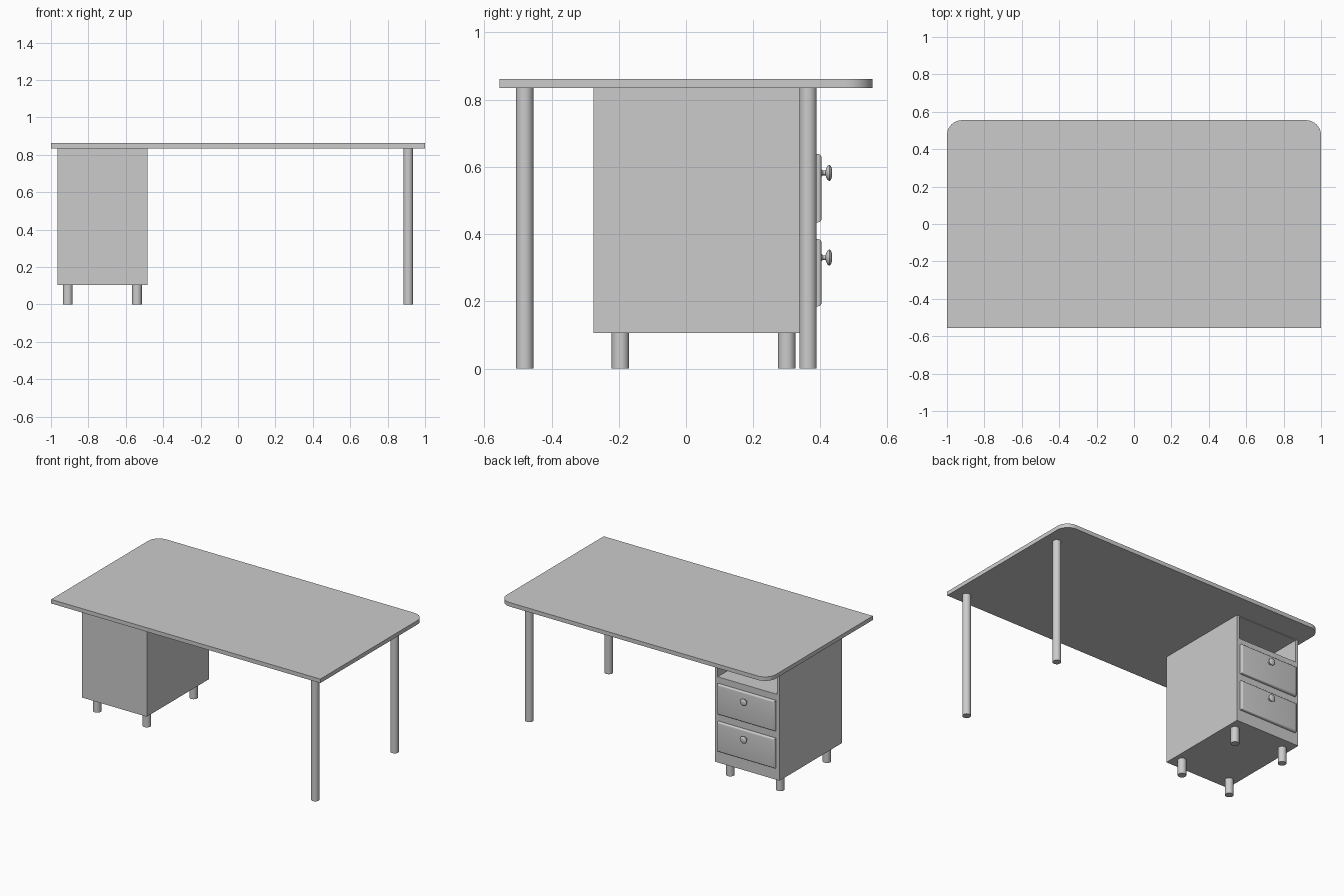
import bpy, bmesh, math
from mathutils import Matrix

if "Cube" in bpy.data.objects:
    bpy.data.objects.remove(bpy.data.objects["Cube"])

grey = bpy.data.materials.new("light_grey")
grey.use_nodes = True
grey.diffuse_color = (0.6, 0.6, 0.6, 1)
grey.node_tree.nodes["Principled BSDF"].inputs["Base Color"].default_value = (0.6, 0.6, 0.6, 1)


def finish(name, bm, smooth=False):
    bmesh.ops.recalc_face_normals(bm, faces=bm.faces[:])
    mesh = bpy.data.meshes.new(name)
    bm.to_mesh(mesh)
    bm.free()
    mesh.materials.append(grey)
    obj = bpy.data.objects.new(name, mesh)
    bpy.context.collection.objects.link(obj)
    if smooth:
        bpy.ops.object.select_all(action="DESELECT")
        obj.select_set(True)
        bpy.context.view_layer.objects.active = obj
        bpy.ops.object.shade_smooth_by_angle(angle=math.radians(40))
    return obj


def add_box(bm, low, high):
    size = [b - a for a, b in zip(low, high)]
    mid = [(a + b) / 2 for a, b in zip(low, high)]
    matrix = Matrix.Translation(mid) @ Matrix.Diagonal((*size, 1))
    return bmesh.ops.create_cube(bm, size=1, matrix=matrix)["verts"]


def leg(name, x, y, height, radius=0.026):
    bm = bmesh.new()
    bmesh.ops.create_cone(bm, cap_ends=True, segments=32, radius1=radius, radius2=radius,
                          depth=height, matrix=Matrix.Translation((x, y, height / 2)))
    finish(name, bm, True)


# Table top with two rounded corners at the back
TOP = 0.835
bm = bmesh.new()
outline = [(-1, -0.555), (1, -0.555)]
for side, start in ((1, 0), (-1, 90)):
    for i in range(13):
        a = math.radians(start + 90 * i / 12)
        outline.append((side * 0.92 + 0.08 * math.cos(a), 0.475 + 0.08 * math.sin(a)))
face = bm.faces.new([bm.verts.new((x, y, TOP)) for x, y in outline])
raised = bmesh.ops.extrude_face_region(bm, geom=[face])["geom"]
bmesh.ops.translate(bm, vec=(0, 0, 0.027),
                    verts=[v for v in raised if isinstance(v, bmesh.types.BMVert)])
finish("table_top", bm, True)

# Tall legs
leg("front_leg", 0.91, -0.48, TOP)
leg("back_leg", 0.91, 0.363, TOP)

# Cabinet with an open shelf above the drawers
L, R, F, B, BASE, SHELF, T = -0.965, -0.485, -0.275, 0.385, 0.105, 0.68, 0.02
bm = bmesh.new()
add_box(bm, (L, F, BASE), (R, B, TOP))
finish_box = finish("cabinet", bm)
bm = bmesh.new()
add_box(bm, (L + T, F + T, SHELF), (R - T, B + 0.1, TOP - 0.004))
cutter = finish("shelf_cutter", bm)
cutter.hide_render = True
cutter.hide_viewport = True
cut = finish_box.modifiers.new("shelf_opening", "BOOLEAN")
cut.operation = "DIFFERENCE"
cut.solver = "EXACT"
cut.object = cutter

# Cabinet feet
for row, y in (("front", -0.195), ("back", 0.30)):
    for side, x in (("right", -0.91), ("left", -0.54)):
        leg(f"cabinet_foot_{row}_{side}", x, y, BASE)

# Drawer fronts with rounded rims, each with a turned knob
KNOB = [(0, 0.013), (0, 0.011), (0.004, 0.007), (0.012, 0.007), (0.015, 0.015),
        (0.019, 0.022), (0.024, 0.024), (0.028, 0.021), (0.031, 0.012), (0.032, 0)]
CENTRE = (L + R) / 2
for name, low, high, knob_z in (("lower", 0.185, 0.385, 0.33), ("upper", 0.435, 0.638, 0.582)):
    bm = bmesh.new()
    add_box(bm, (L + 0.025, B - 0.01, low), (R - 0.025, B + 0.018, high))
    rim = [e for e in bm.edges if all(v.co.y > B for v in e.verts)]
    bmesh.ops.bevel(bm, geom=rim, offset=0.01, segments=4, profile=0.5, affect="EDGES")
    finish(f"{name}_drawer_front", bm, True)

    bm = bmesh.new()
    points = [bm.verts.new((CENTRE + r, B + 0.018 + y, knob_z)) for y, r in KNOB]
    edges = [bm.edges.new(pair) for pair in zip(points, points[1:])]
    bmesh.ops.spin(bm, geom=points + edges, cent=(CENTRE, B, knob_z), axis=(0, 1, 0),
                   angle=math.tau, steps=24)
    bmesh.ops.remove_doubles(bm, verts=bm.verts[:], dist=0.0002)
    finish(f"{name}_drawer_knob", bm, True)
